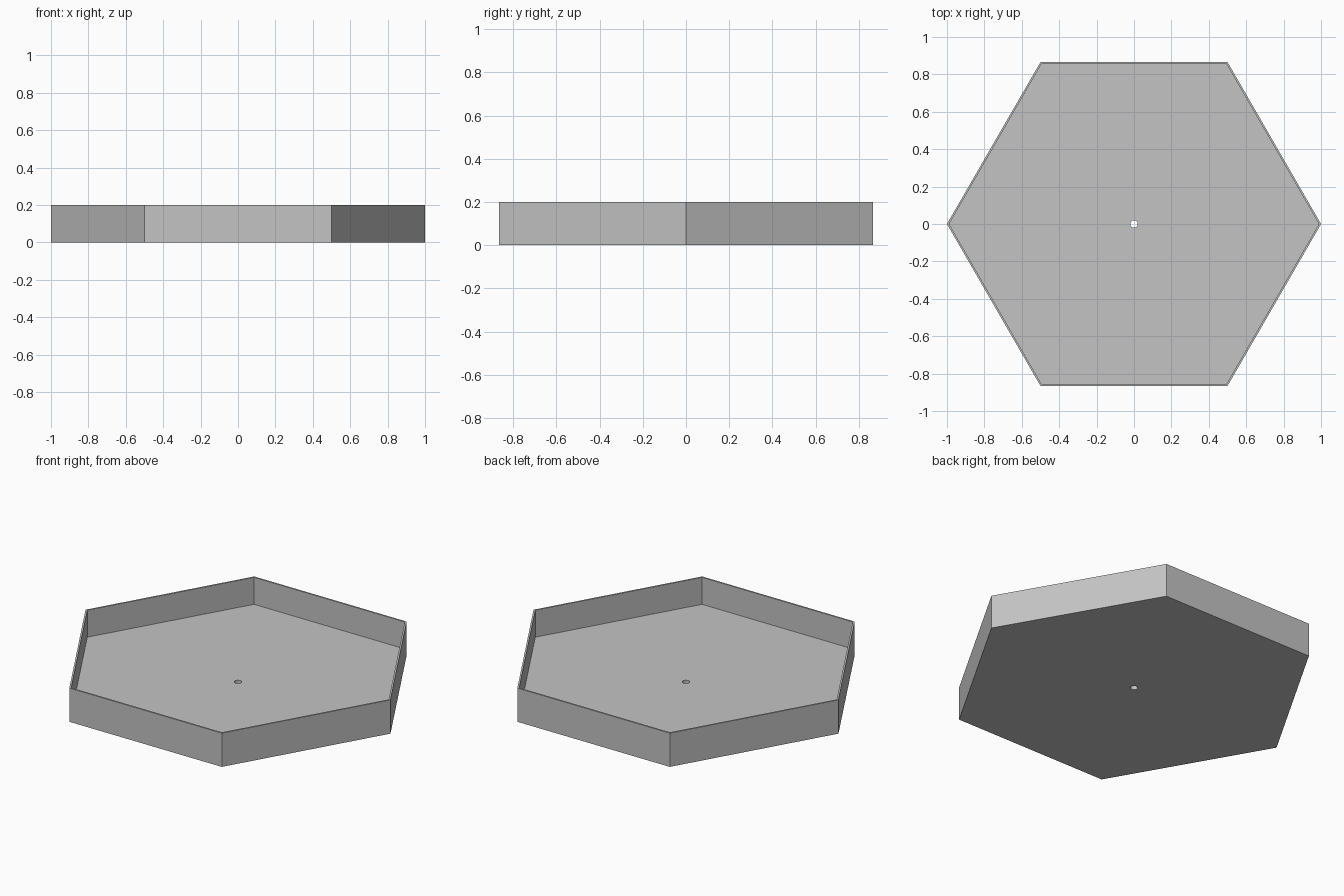
import bpy
import math

if "Cube" in bpy.data.objects:
    bpy.data.objects.remove(bpy.data.objects["Cube"])

HEIGHT = 0.2
FLOOR = 0.04
WALL = 0.01

grey = bpy.data.materials.new("light_grey")
grey.diffuse_color = (0.55, 0.55, 0.55, 1)
grey.use_nodes = True
grey.node_tree.nodes["Principled BSDF"].inputs["Base Color"].default_value = grey.diffuse_color


def prism(name, sides, radius, z0, z1):
    """Upright prism with its first corner on the x axis."""
    ring = [(radius * math.cos(2 * math.pi * i / sides),
             radius * math.sin(2 * math.pi * i / sides)) for i in range(sides)]
    verts = [(x, y, z) for z in (z0, z1) for x, y in ring]
    faces = [list(range(sides))[::-1], list(range(sides, 2 * sides))]
    for i in range(sides):
        j = (i + 1) % sides
        faces.append([i, j, sides + j, sides + i])
    mesh = bpy.data.meshes.new(name)
    mesh.from_pydata(verts, [], faces)
    mesh.materials.append(grey)
    obj = bpy.data.objects.new(name, mesh)
    bpy.context.collection.objects.link(obj)
    return obj


# Hexagonal tray body
tray = prism("hexagonal_tray", 6, 1.0, 0, HEIGHT)

# Hollow above the floor, and the small drain hole through it
inner_radius = 1.0 - WALL / math.cos(math.radians(30))
cutters = [prism("hollow_cutter", 6, inner_radius, FLOOR, HEIGHT + 0.2),
           prism("centre_hole_cutter", 24, 0.02, -0.1, FLOOR + 0.05)]

for cutter in cutters:
    cutter.hide_render = True
    cutter.display_type = 'WIRE'
    cut = tray.modifiers.new(cutter.name, 'BOOLEAN')
    cut.operation = 'DIFFERENCE'
    cut.solver = 'EXACT'
    cut.object = cutter
